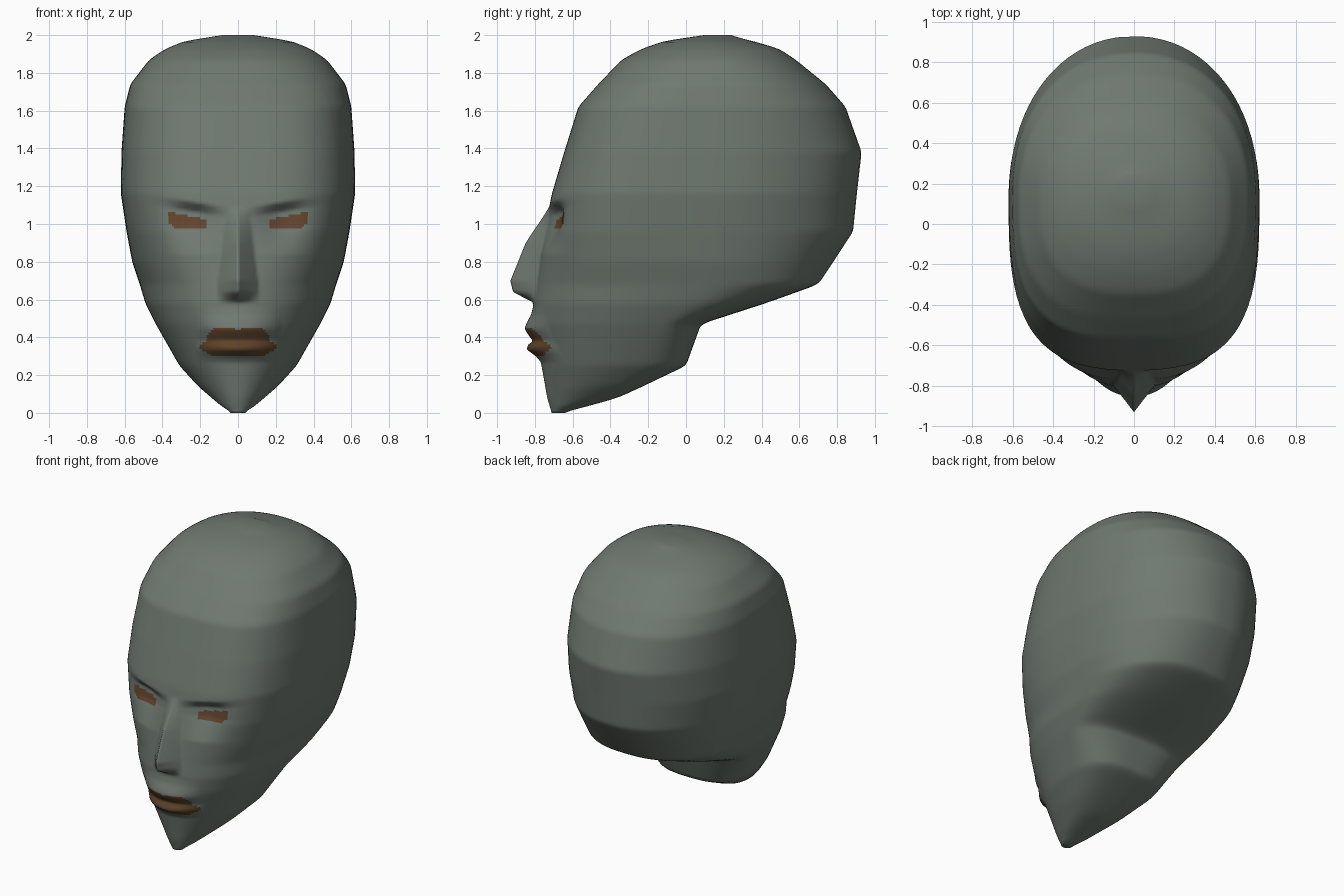
import bpy, bmesh, math

if "Cube" in bpy.data.objects:
    bpy.data.objects.remove(bpy.data.objects["Cube"])

# Head sections: z, half width, front y, widest y, back y, front roundness, back roundness
SECTIONS = [
    (0.00, 0.03, -0.71, -0.69, -0.66, 2.0, 2.2),
    (0.03, 0.08, -0.72, -0.63, -0.54, 2.0, 2.5),
    (0.08, 0.14, -0.735, -0.52, -0.36, 2.0, 2.7),
    (0.14, 0.21, -0.745, -0.42, -0.23, 2.0, 2.8),
    (0.25, 0.31, -0.765, -0.28, 0.00, 2.1, 2.8),
    (0.47, 0.435, -0.81, -0.15, 0.08, 2.2, 2.8),
    (0.58, 0.49, -0.81, -0.05, 0.42, 2.3, 2.7),
    (0.68, 0.52, -0.795, 0.05, 0.70, 2.4, 2.4),
    (0.80, 0.56, -0.775, 0.08, 0.78, 2.6, 2.2),
    (0.96, 0.59, -0.75, 0.10, 0.885, 2.9, 2.1),
    (1.16, 0.62, -0.71, 0.13, 0.905, 3.1, 2.1),
    (1.38, 0.617, -0.645, 0.14, 0.93, 3.1, 2.1),
    (1.62, 0.60, -0.57, 0.14, 0.845, 3.0, 2.2),
    (1.74, 0.57, -0.465, 0.13, 0.74, 2.8, 2.2),
    (1.87, 0.47, -0.34, 0.12, 0.58, 2.5, 2.2),
    (1.93, 0.38, -0.23, 0.11, 0.49, 2.3, 2.2),
    (1.98, 0.25, -0.08, 0.12, 0.31, 2.1, 2.1),
    (2.00, 0.03, 0.15, 0.18, 0.22, 2.0, 2.0),
]
NOSE = [(0.585, 0.0), (0.64, 0.115), (0.70, 0.138), (0.90, 0.09), (1.09, 0.0)]
LIPS = [(0.27, 0.0), (0.30, 0.02), (0.335, 0.06), (0.36, 0.05), (0.38, 0.018),
        (0.40, 0.03), (0.445, 0.05), (0.52, 0.01), (0.56, 0.0)]


def interp(table, z):
    if z <= table[0][0]:
        return table[0][1:]
    for a, b in zip(table, table[1:]):
        if z <= b[0]:
            t = (z - a[0]) / (b[0] - a[0])
            return tuple(p + (q - p) * t for p, q in zip(a[1:], b[1:]))
    return table[-1][1:]


def section(z):
    samples = [interp(SECTIONS, z + d) for d in (-0.016, -0.008, 0, 0.008, 0.016)]
    return [sum(c) / len(samples) for c in zip(*samples)]


def clamp(v):
    return max(0.0, min(1.0, v))


def face_relief(x, z):
    """Forward (-y) offset for the nose, lips and eye sockets."""
    x = abs(x)
    out = 0.0
    nose_width = 0.06 + 0.05 * clamp((1.08 - z) / 0.4)
    out += interp(NOSE, z)[0] * clamp(1 - x / nose_width)
    out += interp(LIPS, z)[0] * clamp(1 - (x / 0.23) ** 2)
    brow = 1.055 + 0.15 * x
    socket = clamp((brow + 0.025 - z) / 0.05) * clamp((z - 0.84) / 0.16)
    out -= 0.058 * socket * math.exp(-((x - 0.23) / 0.13) ** 2)
    return out


def face_material(x, z):
    """0 skin, 1 eyes, 2 lips."""
    x = abs(x)
    if 0.17 < x < 0.37:
        low = 0.978 + max(0, x - 0.33) * 0.8
        high = 1.025 + 0.2 * (x - 0.17)
        if low < z < high:
            return 1
    if z >= 0.375 and x < 0.165 and z < 0.448 - 0.012 * (x < 0.02) - 1.2 * max(0, x - 0.13):
        return 2
    if 0.295 + 0.5 * max(0, x - 0.12) < z < 0.375 and x < 0.205 - 1.2 * max(0, z - 0.355):
        return 2
    return 0


# Angles around the head, dense across the face, mirrored to both sides
half = [0.75 * i for i in range(57)] + [46 + 4 * i for i in range(34)]
angles = [math.radians(a) for a in half] + [-math.radians(a) for a in half[-2:0:-1]]
heights = [i / 80 for i in range(159)] + [1.981, 1.988, 1.995, 2.0]

# Head loft
bm = bmesh.new()
rings = []
for z in heights:
    w, yf, yc, yb, nf, nb = section(z)
    ring = []
    for a in angles:
        s, c = abs(math.sin(a)), math.cos(a)
        n, depth = (nf, yc - yf) if c > 0 else (nb, yb - yc)
        r = ((s / w) ** n + (abs(c) / depth) ** n) ** (-1 / n)
        x, y = r * math.sin(a), yc - r * c
        if c > 0.6:
            y -= face_relief(x, z)
        ring.append(bm.verts.new((x, y, z)))
    rings.append(ring)

count = len(angles)
for lower, upper in zip(rings, rings[1:]):
    for i in range(count):
        j = (i + 1) % count
        f = bm.faces.new((lower[i], lower[j], upper[j], upper[i]))
        m = f.calc_center_median()
        if math.cos(angles[i]) > 0.7:
            f.material_index = face_material(m.x, m.z)
bm.faces.new(rings[0])
bm.faces.new(rings[-1])
bmesh.ops.recalc_face_normals(bm, faces=bm.faces)
for f in bm.faces:
    f.smooth = True

mesh = bpy.data.meshes.new("head")
bm.to_mesh(mesh)
bm.free()
for name, colour in (("grey green skin", (0.16, 0.19, 0.165, 1)),
                     ("brown eyes", (0.13, 0.06, 0.028, 1)),
                     ("dark brown lips", (0.11, 0.055, 0.022, 1))):
    mat = bpy.data.materials.new(name)
    mat.diffuse_color = colour
    mat.use_nodes = True
    mat.node_tree.nodes["Principled BSDF"].inputs["Base Color"].default_value = mat.diffuse_color
    mesh.materials.append(mat)
head = bpy.data.objects.new("head", mesh)
bpy.context.collection.objects.link(head)
